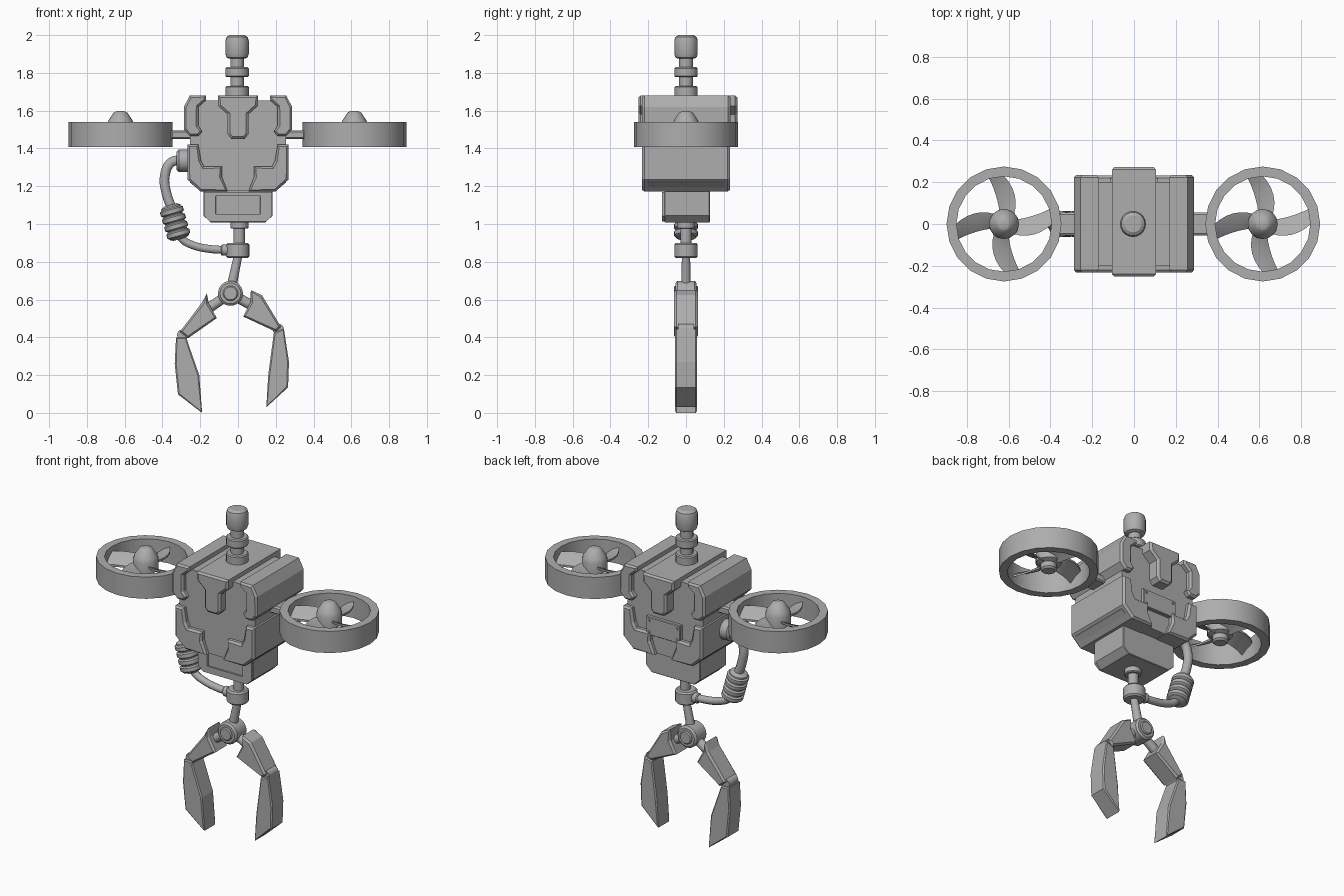
import bpy, bmesh, math
from mathutils import Vector

if "Cube" in bpy.data.objects:
    bpy.data.objects.remove(bpy.data.objects["Cube"])

grey = bpy.data.materials.new("plain grey")
grey.diffuse_color = (0.42, 0.42, 0.42, 1)
grey.use_nodes = True
grey.node_tree.nodes["Principled BSDF"].inputs["Base Color"].default_value = grey.diffuse_color


def finish(name, bm, smooth=True):
    bmesh.ops.recalc_face_normals(bm, faces=bm.faces[:])
    me = bpy.data.meshes.new(name)
    bm.to_mesh(me)
    bm.free()
    if smooth:
        for p in me.polygons:
            p.use_smooth = True
        me.set_sharp_from_angle(angle=math.radians(32))
    me.materials.append(grey)
    ob = bpy.data.objects.new(name, me)
    bpy.context.collection.objects.link(ob)
    return ob


def prism(name, pts, y0, y1, rim=0.0, rise=0.0, flip=1):
    """Front outline (x, z) extruded along y, with chamfered end caps."""
    bm = bmesh.new()
    a = [bm.verts.new((flip * x, y0 + rise, z)) for x, z in pts]
    b = [bm.verts.new((flip * x, y1 - rise, z)) for x, z in pts]
    n = len(pts)
    caps = [bm.faces.new(a), bm.faces.new(b[::-1])]
    for i in range(n):
        j = (i + 1) % n
        bm.faces.new((a[i], b[i], b[j], a[j]))
    bmesh.ops.recalc_face_normals(bm, faces=bm.faces[:])
    if rim:
        bmesh.ops.inset_individual(bm, faces=caps, thickness=rim, depth=rise)
    return finish(name, bm, False)


def lathe(name, profile, origin=(0, 0, 0), axis=(0, 0, 1), segs=20, closed=False):
    """Profile of (radius, height) turned about an axis."""
    bm = bmesh.new()
    q = Vector((0, 0, 1)).rotation_difference(Vector(axis).normalized())
    rings = []
    for r, h in profile:
        rings.append([bm.verts.new(Vector(origin) + q @ Vector(
            (r * math.cos(2 * math.pi * i / segs), r * math.sin(2 * math.pi * i / segs), h)))
            for i in range(segs)])
    pairs = list(zip(rings, rings[1:]))
    if closed:
        pairs.append((rings[-1], rings[0]))
    else:
        bm.faces.new(rings[0])
        bm.faces.new(rings[-1])
    for a, b in pairs:
        for i in range(segs):
            j = (i + 1) % segs
            bm.faces.new((a[i], a[j], b[j], b[i]))
    return finish(name, bm)


def rod(name, p, q, r0, r1, segs=14):
    d = Vector(q) - Vector(p)
    return lathe(name, [(r0, 0), (r1, d.length)], p, d, segs)


def tube(name, pts, r):
    cu = bpy.data.curves.new(name, 'CURVE')
    cu.dimensions = '3D'
    cu.bevel_depth, cu.bevel_resolution, cu.resolution_u = r, 3, 6
    cu.use_fill_caps = True
    sp = cu.splines.new('BEZIER')
    sp.bezier_points.add(len(pts) - 1)
    for bp, (x, z) in zip(sp.bezier_points, pts):
        bp.co = (x, 0, z)
        bp.handle_left_type = bp.handle_right_type = 'AUTO'
    cu.materials.append(grey)
    ob = bpy.data.objects.new(name, cu)
    bpy.context.collection.objects.link(ob)
    bpy.ops.object.select_all(action='DESELECT')
    ob.select_set(True)
    bpy.context.view_layer.objects.active = ob
    bpy.ops.object.convert(target='MESH')


def collar(r, z0, z1, b=0.01):
    return [(r - b, z0), (r, z0 + b), (r, z1 - b), (r - b, z1)]


# Torso core
prism("torso", [(-.195, 1.655), (.195, 1.655), (.255, 1.6), (.255, 1.22), (.2, 1.175),
                (-.2, 1.175), (-.255, 1.22), (-.255, 1.6)], -.2, .2)

# Central chest strap running over the top
half = [(.105, 1.68), (.105, 1.625), (.055, 1.58), (.055, 1.475), (.035, 1.45)]
prism("chest_strap", half + [(-x, z) for x, z in half[::-1]], -.252, .272, .014, .012)

# Shoulder armour and lower side armour
shoulder = [(-.255, 1.68), (-.17, 1.68), (-.17, 1.655), (-.21, 1.62), (-.21, 1.52),
            (-.19, 1.49), (-.21, 1.465), (-.255, 1.465), (-.287, 1.5), (-.287, 1.62)]
lower = [(-.267, 1.42), (-.21, 1.42), (-.195, 1.335), (-.18, 1.305), (-.085, 1.305),
         (-.085, 1.25), (-.055, 1.172), (-.2, 1.172), (-.267, 1.235)]
for side, flip in (("left", 1), ("right", -1)):
    prism(side + "_shoulder_armour", shoulder, -.232, .235, .012, .012, flip)
    prism(side + "_lower_armour", lower, -.232, .232, .013, .013, flip)

# Riveted plate on the back
prism("back_plate", [(-.115, 1.285), (.115, 1.285), (.115, 1.395), (-.115, 1.395)],
      .19, .222, .005, .005)
for x in (-.095, .095):
    for z in (1.305, 1.375):
        lathe("back_rivet", [(.009, 0), (.006, .007)], (x, .221, z), (0, 1, 0), 8)

# Hip block with a recessed front panel
prism("hip_block", [(-.183, 1.18), (.183, 1.18), (.183, 1.045), (.145, 1.008),
                    (-.145, 1.008), (-.183, 1.045)], -.115, .127, .004, .004)
bm = bmesh.new()
fv = [bm.verts.new((x, -.127, z)) for x, z in ((-.18, 1.17), (-.18, 1.043), (-.147, 1.012),
                                             (.147, 1.012), (.18, 1.043), (.18, 1.17))]
iv = [bm.verts.new((x, -.127, z)) for x, z in ((-.12, 1.147), (-.12, 1.052), (.12, 1.052), (.12, 1.147))]
dv = [bm.verts.new((v.co.x * .97, -.117, v.co.z)) for v in iv]
for f in ((fv[0], fv[1], iv[1], iv[0]), (fv[1], fv[2], iv[1]), (fv[2], fv[3], iv[2], iv[1]),
          (fv[3], fv[4], iv[2]), (fv[4], fv[5], iv[3], iv[2]), (fv[5], fv[0], iv[0], iv[3]), dv):
    bm.faces.new(f)
for i in range(4):
    j = (i + 1) % 4
    bm.faces.new((iv[i], iv[j], dv[j], dv[i]))
bk = [bm.verts.new((v.co.x, -.113, v.co.z)) for v in fv]
for i in range(6):
    j = (i + 1) % 6
    bm.faces.new((fv[i], fv[j], bk[j], bk[i]))
finish("hip_front_panel", bm, False)

# Antenna
lathe("antenna_stem", [(.036, 1.65), (.036, 1.9)], (-.005, 0, 0))
lathe("antenna_base", collar(.062, 1.67, 1.73, .006), (-.005, 0, 0))
lathe("antenna_ring", collar(.062, 1.777, 1.83, .006), (-.005, 0, 0))
lathe("antenna_cap", [(.042, 1.875), (.056, 1.882), (.062, 1.9), (.062, 1.97),
                      (.056, 1.99), (.04, 2.0)], (-.005, 0, 0))

# Rotors
for side, cx, s in (("left", -.622, -1), ("right", .616, 1)):
    lathe(side + "_rotor_ring", [(.275, 1.408), (.275, 1.54), (.228, 1.54), (.228, 1.408)],
          (cx, 0, 0), segs=20, closed=True)
    lathe(side + "_rotor_hub", [(.035, 1.415), (.045, 1.425), (.045, 1.455), (.072, 1.465), (.072, 1.525),
                                (.064, 1.548), (.036, 1.59), (.022, 1.597)], (cx, 0, 0), segs=16)
    bm = bmesh.new()
    for k in range(4):
        rows = []
        for i in range(7):
            t = i / 6
            r = .05 + .185 * t
            mid = math.radians(90 * k + 76 + 24 * t)
            w = .03 + .016 * math.sin(math.pi * min(1, t * .8 + .1))
            c = Vector((math.cos(mid), math.sin(mid), 0))
            d = Vector((-c.y, c.x, 0))
            row = []
            for u in (-1, 0, 1):
                p = Vector((cx, 0, 1.485)) + c * r + d * (w * u)
                p.z += -.024 * u - .006 * u * u
                row.append([bm.verts.new(p + Vector((0, 0, h))) for h in (.006, -.006)])
            rows.append(row)
        for a, b in zip(rows, rows[1:]):
            for j in (0, 1):
                for h in (0, 1):
                    bm.faces.new((a[j][h], a[j + 1][h], b[j + 1][h], b[j][h]))
            for j in (0, 2):
                bm.faces.new((a[j][0], a[j][1], b[j][1], b[j][0]))
        for row in (rows[0], rows[-1]):
            for j in (0, 1):
                bm.faces.new((row[j][0], row[j + 1][0], row[j + 1][1], row[j][1]))
    finish(side + "_rotor_blades", bm)
    prism(side + "_rotor_arm", [(s * .24, 1.45), (s * .355, 1.45), (s * .355, 1.495), (s * .24, 1.495)],
          -.056, .056, .01, .01)

# Hose with a ribbed sleeve on the left side
lathe("hose_socket", collar(.06, 0, .075, .012), (-.25, 0, 1.335), (-1, 0, 0))
tube("upper_hose", [(-.3, 1.34), (-.355, 1.325), (-.388, 1.25), (-.378, 1.16), (-.35, 1.08)], .027)
tube("lower_hose", [(-.315, .95), (-.29, .915), (-.23, .885), (-.15, .868), (-.05, .862)], .022)
ribs = [(.035, 0), (.052, .008)]
for i in range(4):
    h = .012 + i * .041
    ribs += [(.053, h), (.063, h + .007), (.063, h + .028), (.053, h + .035)]
ribs += [(.052, .178), (.035, .188)]
lathe("hose_sleeve", ribs, (-.308, 0, .92), (-.052, 0, .182))
lathe("hose_fitting", collar(.03, 0, .04, .006), (-.05, 0, .862), (-1, 0, 0), 14)

# Lower stem and claw pivot
lathe("stem_mount", collar(.047, .975, 1.015, .005), (.008, 0, 0))
lathe("stem", [(.03, .86), (.03, .99)], (.006, 0, 0), segs=16)
lathe("stem_collar", collar(.062, .82, .9, .009), (-.002, 0, 0))
rod("wrist_rod", (.002, 0, .84), (-.04, 0, .64), .022, .027)
lathe("claw_pivot", [(.055, -.055), (.066, -.045), (.066, .045), (.055, .055)],
      (-.04, 0, .633), (0, 1, 0), 24)
lathe("pivot_cap", collar(.04, -.064, .064, .006), (-.04, 0, .633), (0, 1, 0), 20)

# Claws
rod("left_claw_rod", (-.06, 0, .62), (-.16, 0, .55), .027, .027)
rod("right_claw_rod", (-.02, 0, .62), (.09, 0, .56), .027, .027)
prism("left_claw_arm", [(-.165, .633), (-.155, .58), (-.112, .502), (-.265, .395),
                        (-.307, .43), (-.19, .585)], -.063, .063, .012, .012)
prism("right_claw_arm", [(.068, .65), (.127, .623), (.228, .455), (.2, .43),
                         (.027, .51), (.065, .585)], -.063, .063, .012, .012)
lathe("left_claw_joint", [(.03, -.043), (.03, .043)], (-.293, 0, .412), (0, 1, 0), 14)
lathe("right_claw_joint", [(.03, -.043), (.03, .043)], (.213, 0, .442), (0, 1, 0), 14)
prism("left_claw_tip", [(-.328, .4), (-.275, .4), (-.205, .2), (-.19, 0), (-.318, .098),
                        (-.335, .26)], -.057, .057, .008, .006)
prism("right_claw_tip", [(.19, .425), (.243, .445), (.27, .27), (.265, .135), (.15, .03),
                         (.16, .2)], -.057, .057, .008, .006)
